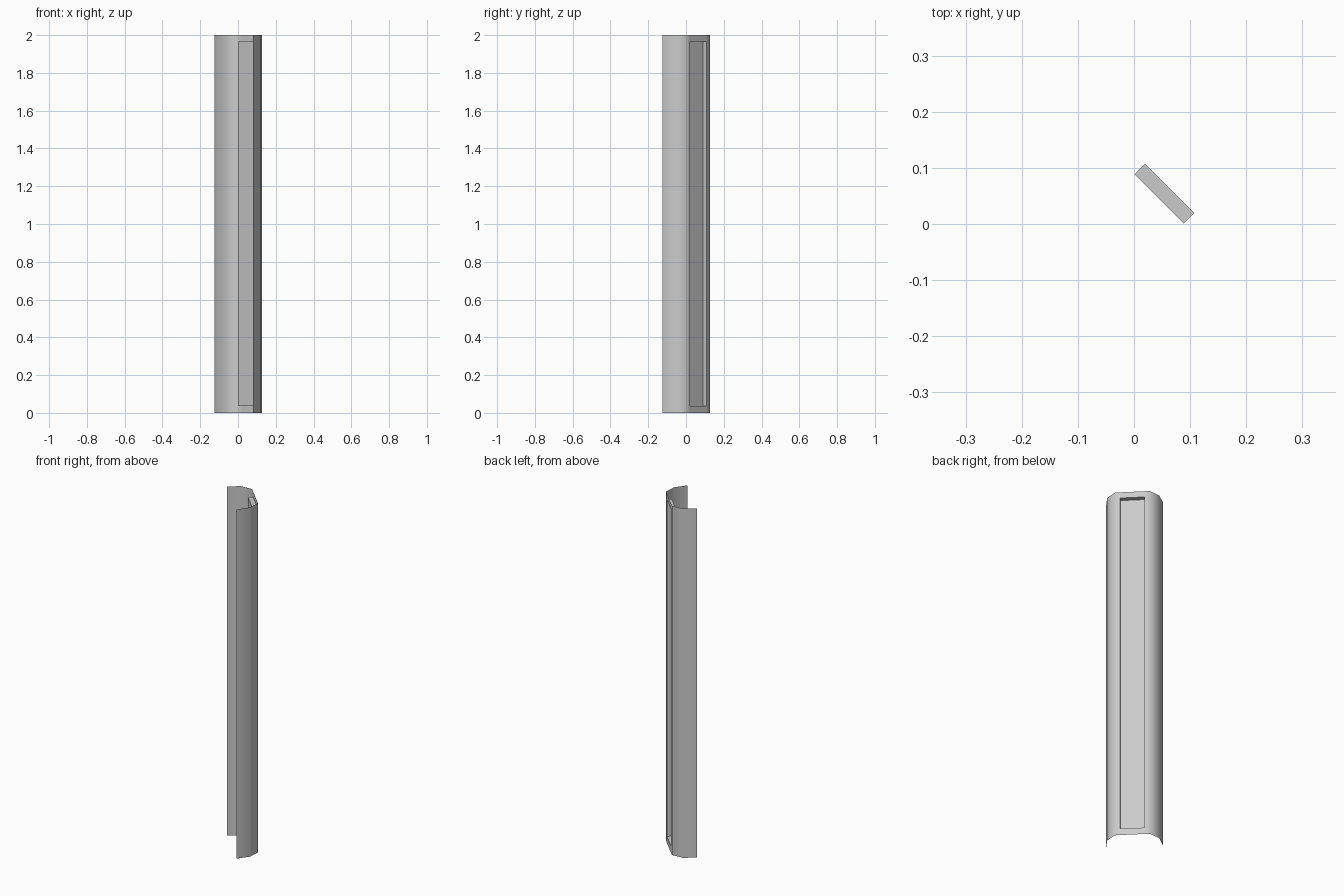
import bpy, bmesh, math
from mathutils import Vector

if "Cube" in bpy.data.objects:
    bpy.data.objects.remove(bpy.data.objects["Cube"])

# Half of the folded-sheet profile; the other half mirrors across x = y
half = [(-0.125, 0.079), (-0.065, 0.122), (0.0, 0.126), (0.0195, 0.1075)]
profile = half + [(y, x) for x, y in reversed(half)]
levels = [0.0, 0.037, 1.967, 2.0]

bm = bmesh.new()
rows = [[bm.verts.new((x, y, z)) for x, y in profile] for z in levels]

# Thin curved casing, outside facing +x +y
window = None
for j in range(len(levels) - 1):
    for i in range(len(profile) - 1):
        f = bm.faces.new((rows[j][i + 1], rows[j][i],
                          rows[j + 1][i], rows[j + 1][i + 1]))
        if j == 1 and i == len(half) - 1:
            window = f
bm.normal_update()

# Long recessed panel pushed into the middle facet
res = bmesh.ops.extrude_discrete_faces(bm, faces=[window])
bmesh.ops.translate(bm, verts=list(res["faces"][0].verts),
                    vec=Vector((-0.0185, -0.0185, 0)))
bm.normal_update()

mesh = bpy.data.meshes.new("corner_casing")
bm.to_mesh(mesh)
bm.free()
casing = bpy.data.objects.new("corner_casing", mesh)
bpy.context.collection.objects.link(casing)

# Soft bends, crisp recess edges
bpy.context.view_layer.objects.active = casing
casing.select_set(True)
bpy.ops.object.shade_smooth_by_angle(angle=math.radians(50))
